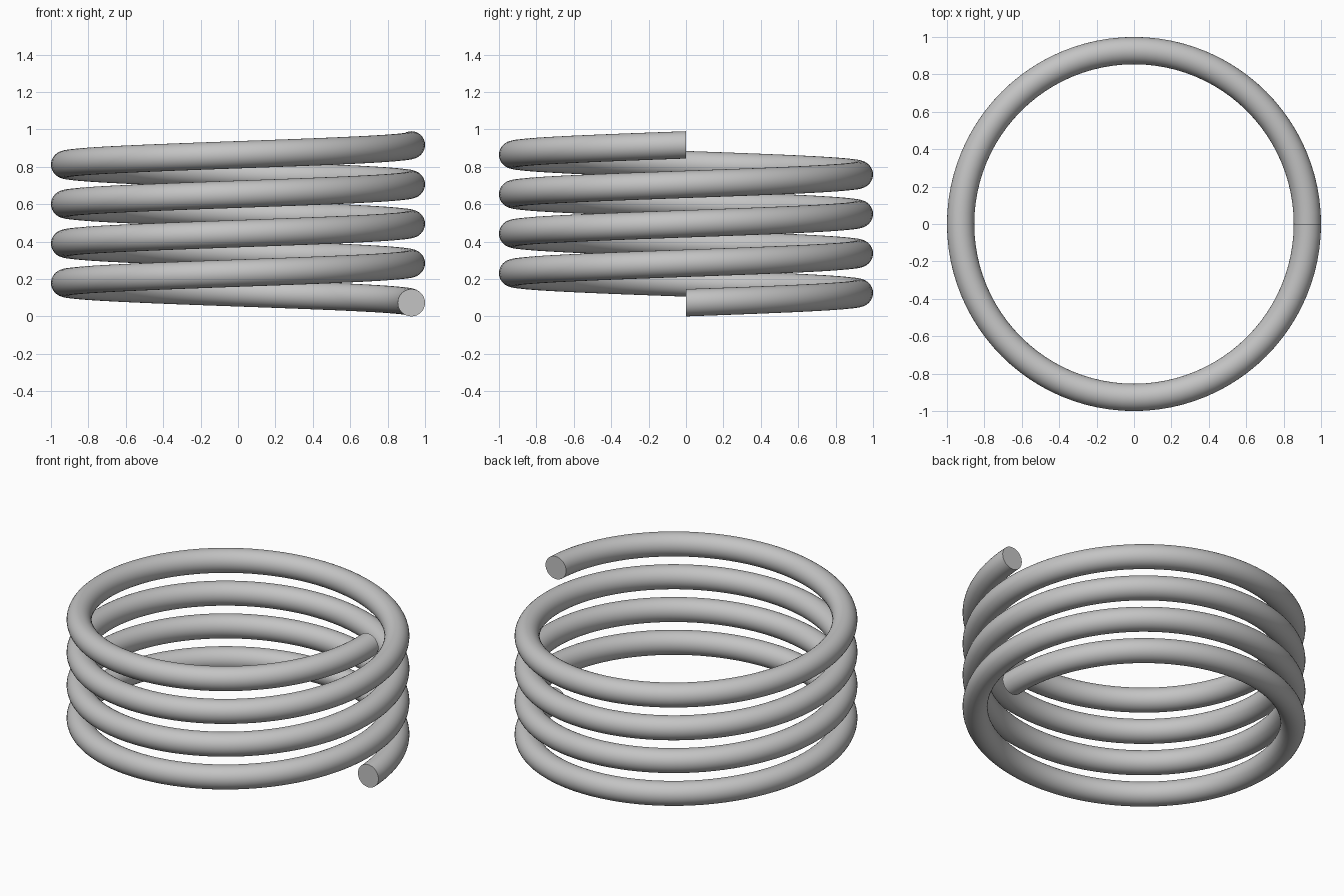
import bpy
import bmesh
from math import cos, sin, tau, radians

cube = bpy.data.objects.get("Cube")
if cube:
    bpy.data.objects.remove(cube, do_unlink=True)

COIL_RADIUS = 0.927
WIRE_RADIUS = 0.073
PITCH = 0.211
TURNS = 4
STEPS = 96      # sections per turn
SIDES = 32      # sides of the wire

steel = bpy.data.materials.new("grey steel")
steel.use_nodes = True
grey = (0.55, 0.55, 0.55, 1)
steel.diffuse_color = grey
steel.node_tree.nodes["Principled BSDF"].inputs["Base Color"].default_value = grey

bm = bmesh.new()


def wire_section(step):
    """Upright circle of wire at one step along the helix."""
    turn = step / STEPS
    a = tau * turn
    ring = []
    for i in range(SIDES):
        b = tau * i / SIDES
        r = COIL_RADIUS + WIRE_RADIUS * cos(b)
        z = WIRE_RADIUS * (1 + sin(b)) + PITCH * turn
        ring.append(bm.verts.new((r * cos(a), r * sin(a), z)))
    return ring


# Coiled wire
rings = [wire_section(s) for s in range(TURNS * STEPS + 1)]
for low, high in zip(rings, rings[1:]):
    for i in range(SIDES):
        j = (i + 1) % SIDES
        bm.faces.new((low[i], low[j], high[j], high[i]))

# Flat cut ends
bm.faces.new(rings[0])
bm.faces.new(rings[-1])
bmesh.ops.recalc_face_normals(bm, faces=bm.faces)

mesh = bpy.data.meshes.new("spring_coil")
bm.to_mesh(mesh)
bm.free()
mesh.materials.append(steel)
spring = bpy.data.objects.new("spring_coil", mesh)
bpy.context.collection.objects.link(spring)

bpy.ops.object.select_all(action="DESELECT")
spring.select_set(True)
bpy.context.view_layer.objects.active = spring
bpy.ops.object.shade_smooth_by_angle(angle=radians(40))
